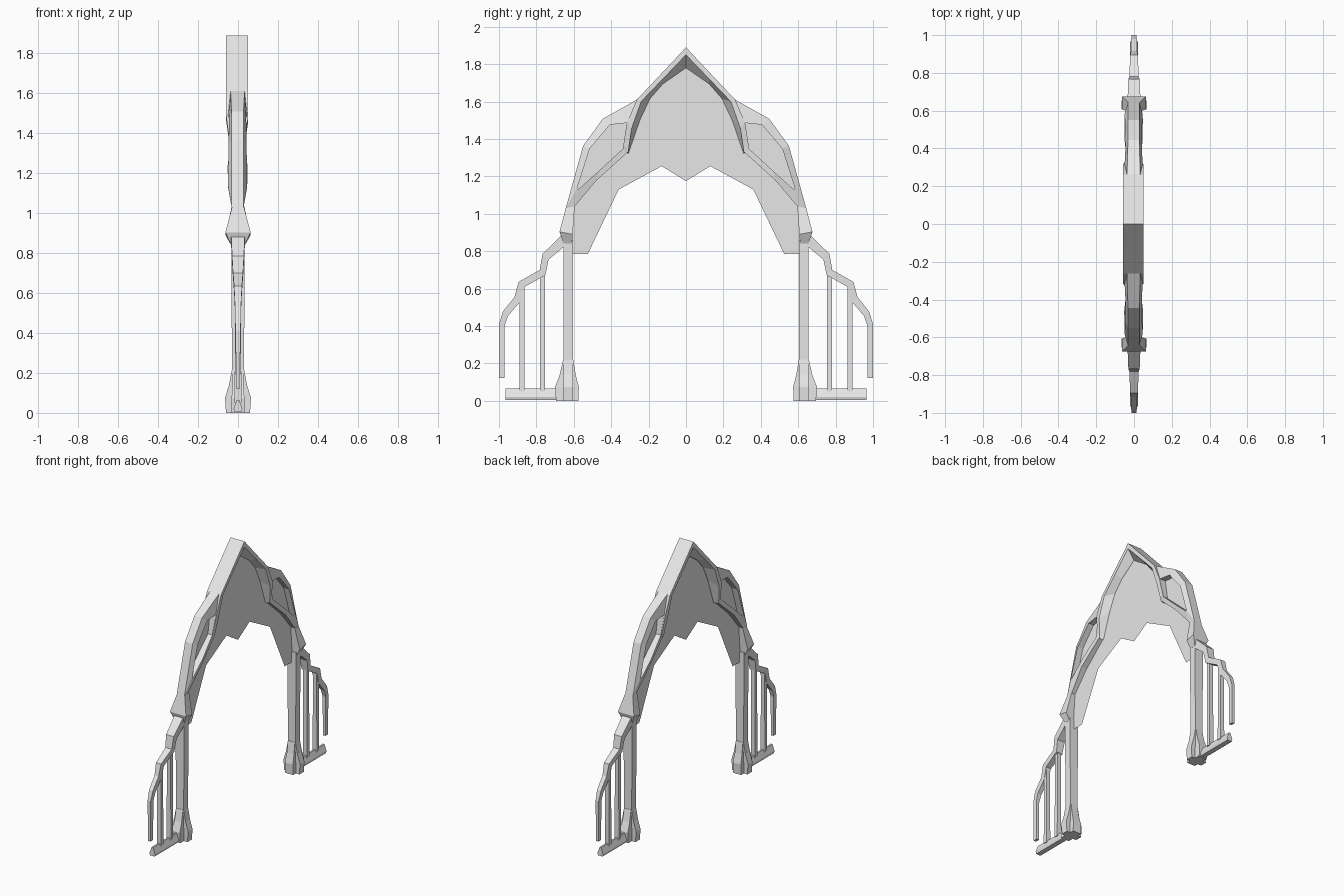
import bpy, bmesh

stone = bpy.data.materials.new("pale_grey")
stone.diffuse_color = (0.8, 0.8, 0.8, 1)


def finish(name, bm, mirror=True):
    bmesh.ops.recalc_face_normals(bm, faces=bm.faces[:])
    me = bpy.data.meshes.new(name)
    bm.to_mesh(me)
    bm.free()
    me.materials.append(stone)
    ob = bpy.data.objects.new(name, me)
    bpy.context.collection.objects.link(ob)
    if mirror:
        m = ob.modifiers.new("other_side", 'MIRROR')
        m.use_axis = (False, True, False)
        m.use_clip = False
    return ob


def loft(name, rows, closed=False, caps=(True, True), dx=0.0):
    """Rows of (y, z, half width) become a solid that is symmetric in x."""
    bm = bmesh.new()
    P = [[bm.verts.new((dx + h, y, z)) for y, z, h in r] for r in rows]
    N = [[bm.verts.new((dx - h, y, z)) for y, z, h in r] for r in rows]
    n = len(rows[0])
    for i in range(n if closed else n - 1):
        j = (i + 1) % n
        for r in range(len(rows) - 1):
            for S in (P, N):
                bm.faces.new((S[r][i], S[r][j], S[r + 1][j], S[r + 1][i]))
        for r in (0, -1):
            bm.faces.new((P[r][i], P[r][j], N[r][j], N[r][i]))
    if not closed:
        for i, on in ((0, caps[0]), (n - 1, caps[1])):
            if on:
                bm.faces.new([r[i] for r in P] + [r[i] for r in reversed(N)])
    return finish(name, bm)


# pointed upper rib with a bevelled underside
W = 0.055
loft("upper_rib", [
    [(0, 1.89, W), (.135, 1.746, W), (.263, 1.61, W), (.316, 1.486, W), (.335, 1.335, .036)],
    [(0, 1.85, W), (.125, 1.72, W), (.24, 1.60, W), (.29, 1.46, W), (.31, 1.326, .036)],
    [(0, 1.78, .005), (.123, 1.695, .005), (.193, 1.615, .005), (.247, 1.50, .005), (.308, 1.322, .005)],
], caps=(False, True), dx=-0.004)

# side frame around the recessed opening
loft("side_frame", [
    [(.263, 1.61, .035), (.445, 1.508, .03), (.55, 1.364, .03), (.643, 1.03, .03),
     (.595, 1.04, .03), (.477, 1.18, .045), (.315, 1.326, .035)],
    [(.316, 1.486, .048), (.407, 1.476, .043), (.515, 1.348, .045), (.582, 1.137, .048),
     (.576, 1.13, .048), (.46, 1.235, .05), (.338, 1.347, .036)],
], closed=True, dx=-0.002)

# flared capital over the column
loft("capital", [
    [(.643, 1.03, .03), (.676, .904, .063), (.655, .84, .035)],
    [(.595, 1.04, .03), (.606, .89, .063), (.61, .84, .035)],
])

# column with a foot spread along x
loft("column", [
    [(.655, .86, .034), (.655, .22, .03), (.655, .14, .045), (.655, .075, .065), (.655, 0, .06)],
    [(.605, .86, .034), (.605, .22, .03), (.605, .14, .045), (.605, .075, .065), (.605, 0, .06)],
])

# foot spread along y
loft("column_foot", [
    [(.657, .22, .026), (.675, .14, .028), (.70, .075, .032), (.695, 0, .032)],
    [(.603, .22, .026), (.59, .14, .028), (.573, .075, .032), (.575, 0, .032)],
])

# stepped railing
loft("stepped_rail", [
    [(.665, .885, .034), (.767, .786, .03), (.782, .70, .025), (.895, .636, .02),
     (.917, .555, .016), (.98, .476, .015), (1.0, .41, .012), (1.0, .122, .01)],
    [(.645, .83, .034), (.735, .755, .03), (.752, .672, .025), (.862, .61, .02),
     (.886, .53, .016), (.953, .452, .015), (.97, .40, .012), (.97, .122, .01)],
])

# railing posts
for i, (y, top) in enumerate(((.767, .69), (.877, .63))):
    loft("rail_post_%d" % (i + 1), [
        [(y + .013, top, .014), (y + .013, .05, .017)],
        [(y - .013, top, .014), (y - .013, .05, .017)],
    ])

# ridged bottom bar
loft("bottom_bar", [
    [(.65, .065, .006), (.965, .065, .006)],
    [(.65, .02, .022), (.965, .02, .022)],
    [(.65, .004, .018), (.965, .004, .018)],
])

# thin infill sheet behind the ribs
half = [(0, 1.85), (.25, 1.595), (.43, 1.49), (.53, 1.36), (.62, 1.03), (.625, .90),
        (.605, .785), (.525, .785), (.36, 1.13), (.13, 1.255), (0, 1.175)]
loop = half + [(-y, z) for y, z in reversed(half[1:-1])]
bm = bmesh.new()
bm.faces.new([bm.verts.new((0, y, z)) for y, z in loop])
bmesh.ops.triangulate(bm, faces=bm.faces[:])
finish("infill_sheet", bm, mirror=False)
